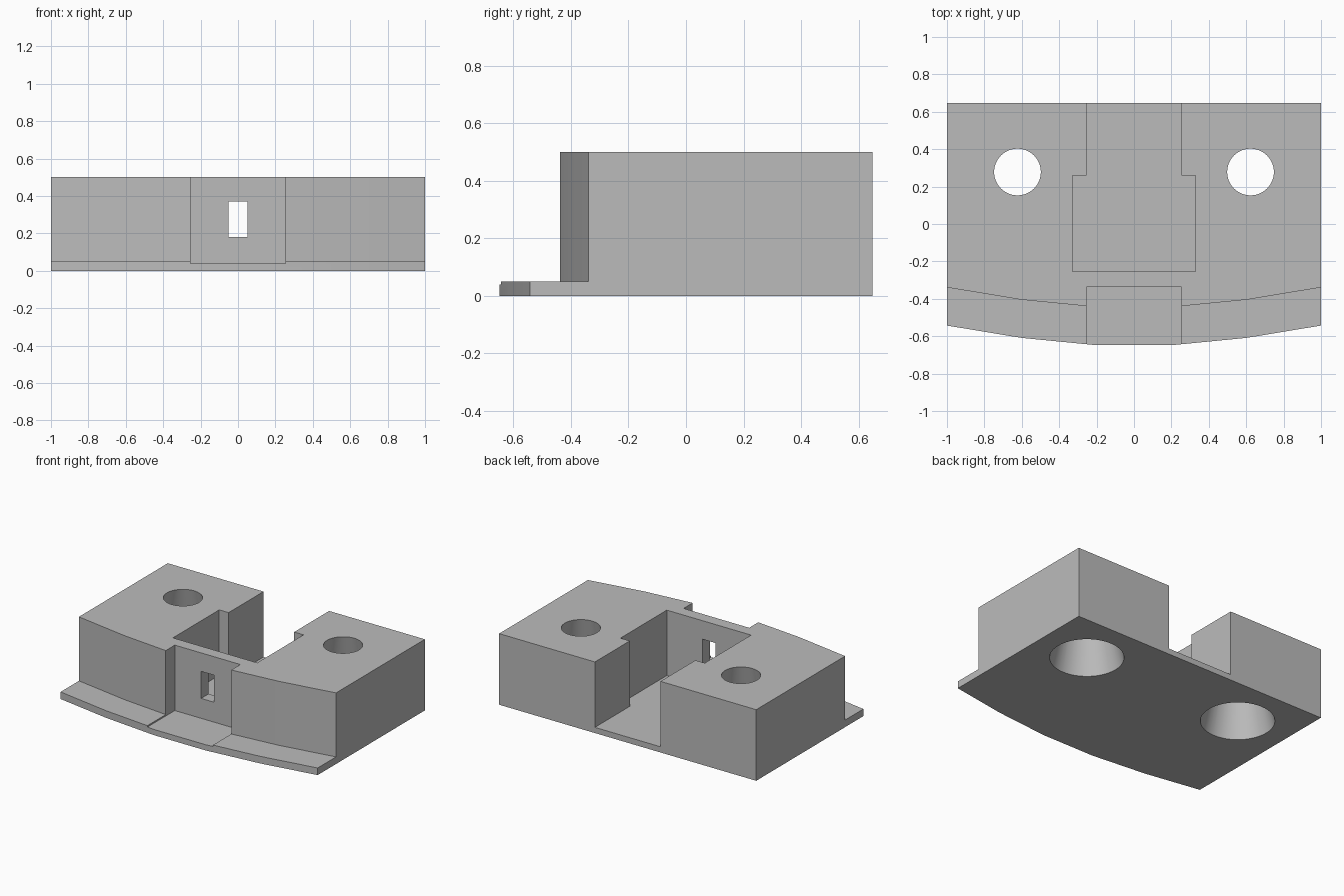
import bpy
import bmesh
import math

cube = bpy.data.objects.get("Cube")
if cube:
    bpy.data.objects.remove(cube, do_unlink=True)

HEIGHT, BACK, LIP, FLOOR = 0.5, 0.648, 0.05, 0.04

grey = bpy.data.materials.new("light grey")
grey.use_nodes = True
color = (0.5, 0.5, 0.5, 1)
grey.diffuse_color = color
grey.node_tree.nodes["Principled BSDF"].inputs["Base Color"].default_value = color


def add_object(name, bm):
    bmesh.ops.recalc_face_normals(bm, faces=bm.faces)
    mesh = bpy.data.meshes.new(name)
    bm.to_mesh(mesh)
    bm.free()
    mesh.materials.append(grey)
    obj = bpy.data.objects.new(name, mesh)
    bpy.context.collection.objects.link(obj)
    return obj


def prism(name, outline, z0, z1):
    """Extrude a flat outline from z0 to z1."""
    bm = bmesh.new()
    face = bm.faces.new([bm.verts.new((x, y, z0)) for x, y in outline])
    top = bmesh.ops.extrude_face_region(bm, geom=[face])["geom"]
    verts = [v for v in top if isinstance(v, bmesh.types.BMVert)]
    bmesh.ops.translate(bm, verts=verts, vec=(0, 0, z1 - z0))
    return add_object(name, bm)


def box(name, half_width, y0, y1, z0, z1):
    w = half_width
    return prism(name, [(-w, y0), (w, y0), (w, y1), (-w, y1)], z0, z1)


def tapered_hole(name, x, y, r_bottom, r_top):
    """Cone through the full height, lengthened a little at both ends."""
    extra = 0.05
    slope = (r_bottom - r_top) / HEIGHT * extra
    bm = bmesh.new()
    bmesh.ops.create_cone(bm, cap_ends=True, segments=48,
                          radius1=r_bottom + slope, radius2=r_top - slope,
                          depth=HEIGHT + 2 * extra)
    bmesh.ops.translate(bm, verts=bm.verts, vec=(x, y, HEIGHT / 2))
    return add_object(name, bm)


def cut(target, cutter):
    mod = target.modifiers.new(cutter.name, "BOOLEAN")
    mod.operation = "DIFFERENCE"
    mod.solver = "EXACT"
    mod.object = cutter
    bpy.context.view_layer.objects.active = target
    bpy.ops.object.modifier_apply(modifier=mod.name)
    bpy.data.objects.remove(cutter, do_unlink=True)


# Bowed front edge in five straight segments
front = [(-1, -0.543), (-0.6, -0.609), (-0.2, -BACK),
         (0.2, -BACK), (0.6, -0.609), (1, -0.543)]
inner = [(x, y + 0.204) for x, y in front]

# Main block
block = prism("mount_block", front + [(1, BACK), (-1, BACK)], 0, HEIGHT)

# Thin lip along the front
step = [(-1.1, -1), (1.1, -1), (1.1, inner[-1][1])] + inner[::-1]
cut(block, prism("lip_step", step + [(-1.1, inner[0][1])], LIP, 1))

# Front recess, pocket, rear channel and window in the thin wall
cut(block, box("front_recess", 0.255, -1, -0.338, FLOOR, 1))
cut(block, box("pocket", 0.328, -0.255, 0.26, FLOOR, 1))
cut(block, box("rear_channel", 0.255, 0.2, 1, FLOOR, 1))
cut(block, box("window", 0.05, -0.4, -0.2, 0.18, 0.37))

# Tapered holes
for side in (-1, 1):
    cut(block, tapered_hole("tapered_hole", side * 0.623, 0.278, 0.236, 0.125))

# Soft shading inside the holes, sharp edges elsewhere
bpy.ops.object.select_all(action="DESELECT")
block.select_set(True)
bpy.context.view_layer.objects.active = block
bpy.ops.object.shade_smooth_by_angle(angle=math.radians(9))
